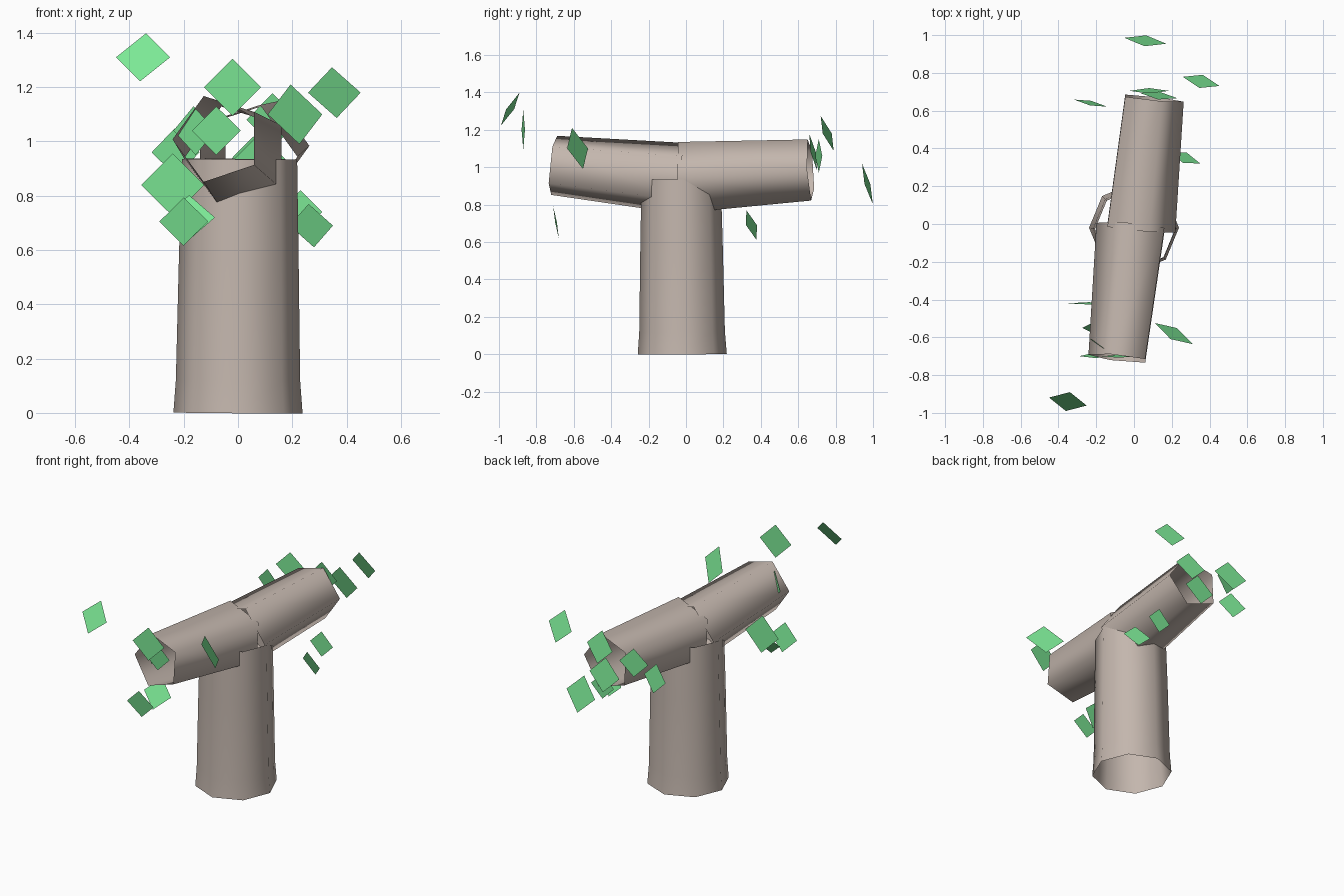
import bpy, bmesh
from math import radians, sin, cos, pi
from mathutils import Vector, Matrix

if "Cube" in bpy.data.objects:
    bpy.data.objects.remove(bpy.data.objects["Cube"])


def material(name, rgb):
    m = bpy.data.materials.new(name)
    m.diffuse_color = (*rgb, 1)
    m.use_nodes = True
    m.node_tree.nodes["Principled BSDF"].inputs["Base Color"].default_value = m.diffuse_color
    return m


bark = material("bark", (0.55, 0.47, 0.42))
green = material("leaf_green", (0.2, 0.8, 0.3))


def add_object(name, bm, mat, smooth):
    mesh = bpy.data.meshes.new(name)
    bm.to_mesh(mesh)
    bm.free()
    mesh.materials.append(mat)
    for p in mesh.polygons:
        p.use_smooth = smooth
    ob = bpy.data.objects.new(name, mesh)
    bpy.context.collection.objects.link(ob)
    return ob


def tube(name, rings, sides, phase):
    """Open tapered tube; rings are (centre, radius), square to the axis."""
    axis = (Vector(rings[-1][0]) - Vector(rings[0][0])).normalized()
    u = Vector((1, 0, 0))
    u = (u - axis * u.dot(axis)).normalized()
    v = axis.cross(u)
    bm = bmesh.new()
    loops = []
    for centre, r in rings:
        angles = [radians(phase) + 2 * pi * i / sides for i in range(sides)]
        loops.append([bm.verts.new(Vector(centre) + r * (u * cos(a) + v * sin(a)))
                      for a in angles])
    for a, b in zip(loops, loops[1:]):
        for i in range(sides):
            j = (i + 1) % sides
            bm.faces.new((a[i], a[j], b[j], b[i]))
    return add_object(name, bm, bark, True)


# Trunk: eight-sided, slightly flared at the base
tube("trunk", [((0, -0.02, 0), 0.238), ((0, -0.021, 0.12), 0.229),
               ((0.003, -0.024, 0.6), 0.22), ((0.006, -0.026, 0.935), 0.212)], 8, 0)

# Two open five-sided branches
tube("front_branch", [((0, -0.015, 0.94), 0.2), ((-0.075, -0.71, 1.01), 0.167)], 5, 180)
tube("back_branch", [((0.02, -0.025, 0.945), 0.2), ((0.092, 0.665, 0.985), 0.172)], 5, 0)

# Leaves: x, y, z, half diagonal, yaw, tilt
leaves = [
    (-0.35, -0.94, 1.31, 0.102, -12, -30),
    (-0.02, -0.87, 1.20, 0.105, 5, 0),
    (0.21, -0.58, 1.10, 0.115, -29, 17),
    (-0.24, -0.42, 0.84, 0.116, 0, 3),
    (-0.20, -0.695, 0.705, 0.09, 3, 10),
    (-0.18, -0.55, 0.72, 0.095, 0, -30),
    (-0.16, -0.65, 1.04, 0.09, -30, 5),
    (-0.08, -0.70, 1.04, 0.09, 0, 5),
    (0.27, 0.35, 0.69, 0.085, -20, 20),
    (0.23, 0.51, 0.74, 0.08, 0, 0),
    (0.06, 0.97, 0.91, 0.112, -8, 15),
    (0.08, 0.705, 0.925, 0.105, 0, 8),
    (0.13, 0.68, 1.08, 0.10, -8, 12),
    (-0.13, 0.71, 1.06, 0.09, 12, 0),
    (-0.23, 0.64, 0.96, 0.09, -12, 8),
    (0.355, 0.755, 1.18, 0.10, -14, 21),
]
for n, (x, y, z, s, yaw, tilt) in enumerate(leaves, 1):
    bm = bmesh.new()
    place = (Matrix.Translation((x, y, z)) @ Matrix.Rotation(radians(yaw), 4, 'Z')
             @ Matrix.Rotation(radians(tilt), 4, 'X'))
    corners = [(-s, 0, 0), (0, 0, -s), (s, 0, 0), (0, 0, s)]
    bm.faces.new([bm.verts.new(place @ Vector(c)) for c in corners])
    add_object(f"leaf_{n:02d}", bm, green, False)
